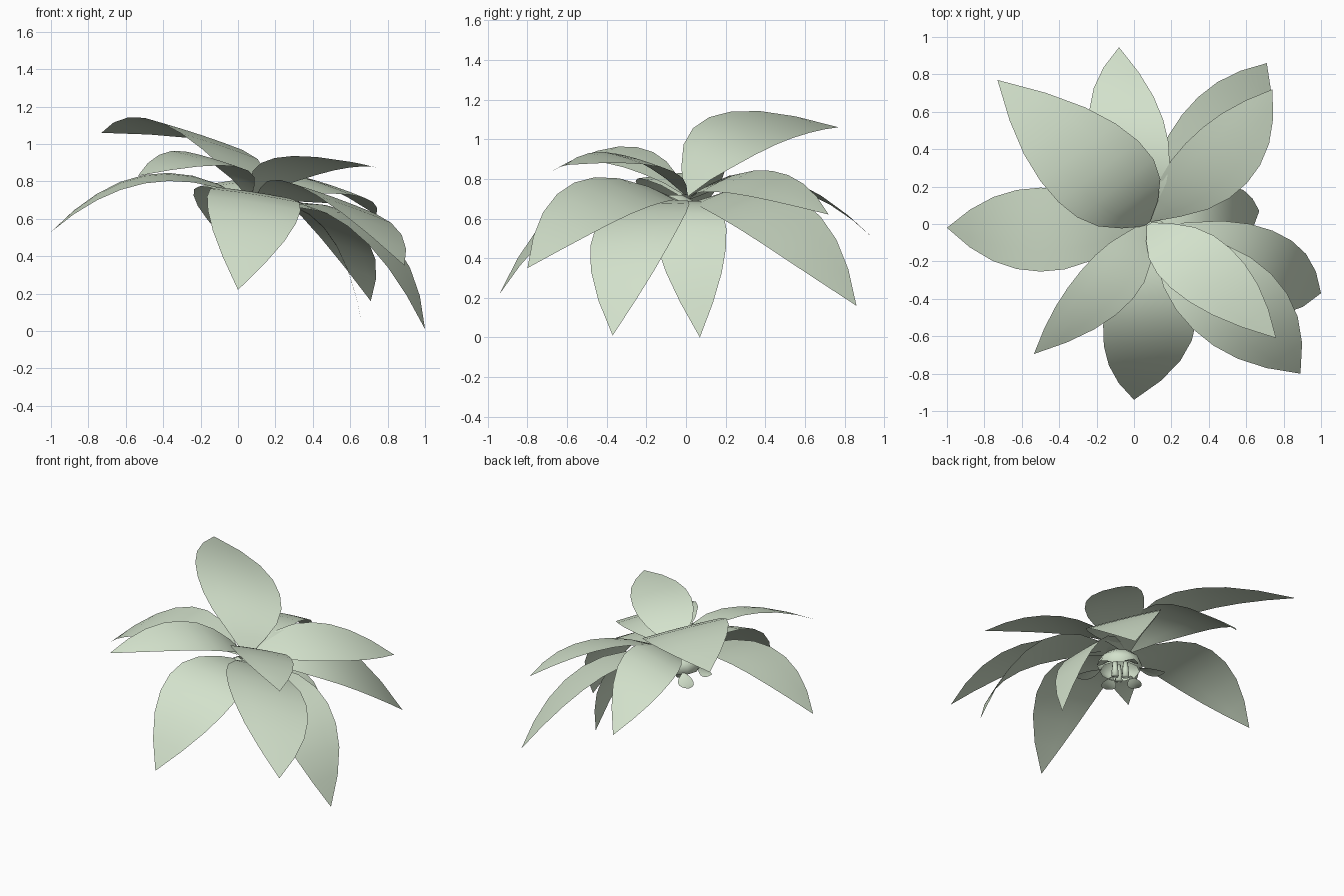
import bpy, bmesh, math
from mathutils import Vector as V

if "Cube" in bpy.data.objects:
    bpy.data.objects.remove(bpy.data.objects["Cube"])

leaf_mat = bpy.data.materials.new("pale sage green")
leaf_mat.diffuse_color = (0.65, 0.755, 0.6, 1)
leaf_mat.use_nodes = True
leaf_mat.node_tree.nodes["Principled BSDF"].inputs["Base Color"].default_value = leaf_mat.diffuse_color

WIDTHS = [0.08, 0.46, 0.79, 0.97, 1.02, 0.96, 0.78, 0.46, 0.0]   # leaf outline, base to tip


def finish(bm, name):
    me = bpy.data.meshes.new(name)
    bm.to_mesh(me)
    bm.free()
    ob = bpy.data.objects.new(name, me)
    bpy.context.collection.objects.link(ob)
    me.materials.append(leaf_mat)
    for p in me.polygons:
        p.use_smooth = True
    return ob


def blade(name, base, tip, left, right, across=4, bulge=0.006):
    """Blade curved along its length: edges pass left and right at half length."""
    base, tip, left, right = map(V, (base, tip, left, right))
    mid = (left + right) / 2 + V((0, 0, bulge))
    ctrl = 2 * mid - (base + tip) / 2
    half = (right - left) / 2
    bm = bmesh.new()
    rows = []
    n = len(WIDTHS) - 1
    for i, w in enumerate(WIDTHS):
        t = i / n
        p = base * (1 - t) ** 2 + ctrl * 2 * t * (1 - t) + tip * t * t
        if w == 0:
            rows.append([bm.verts.new(p)])
            continue
        row = []
        for j in range(across + 1):
            s = 2 * j / across - 1
            row.append(bm.verts.new(p + w * (s * half - V((0, 0, s * s * bulge)))))
        rows.append(row)
    for a, b in zip(rows, rows[1:]):
        for j in range(across):
            if len(b) == 1:
                bm.faces.new((a[j], a[j + 1], b[0]))
            else:
                bm.faces.new((a[j], a[j + 1], b[j + 1], b[j]))
    bm.normal_update()
    if sum(f.normal.z * f.calc_area() for f in bm.faces) < 0:
        bmesh.ops.reverse_faces(bm, faces=bm.faces[:])
    return finish(bm, name)


# big leaves: base, tip, left edge, right edge
blade("leaf_upper_back_left", (.07, 0, .72), (-.73, .77, 1.06), (-.4, .12, 1.11), (.02, .44, .97))
blade("leaf_back", (.05, .02, .7), (-.08, .945, .5), (-.23, .5, .76), (.18, .44, .82))
blade("leaf_left", (.02, -.02, .72), (-1, -.02, .53), (-.5, .19, .835), (-.5, -.25, .79))
blade("leaf_front_left", (.06, 0, .72), (-.535, -.695, .83), (-.28, -.25, .96), (-.01, -.4, .88))
blade("leaf_front", (.06, -.02, .68), (0, -.94, .22), (-.16, -.54, .72), (.33, -.51, .645))
blade("leaf_front_right", (.1, -.03, .69), (.89, -.8, .35), (.32, -.56, .78), (.73, -.27, .63))
blade("leaf_upper_front_right", (.08, 0, .72), (.76, -.61, .87), (.2, -.34, .925), (.51, -.13, .86))
blade("leaf_right_low", (.1, -.02, .68), (1, -.37, .01), (.59, -.45, .56), (.74, -.04, .56))
blade("leaf_back_right_low", (.08, .03, .68), (.71, .86, .16), (.26, .58, .69), (.63, .27, .55))
blade("leaf_back_right", (.08, .02, .71), (.74, .72, .62), (.28, .43, .84), (.6, .22, .73))
blade("leaf_right_drooping", (.08, .01, .68), (.67, .07, 0), (.46, -.16, .55), (.46, .2, .55))

# small hanging flower under the leaves: open bell
CX, CY = .08, -.05
bm = bmesh.new()
rings = []
SIDES = 10
for r, z in ((.03, .72), (.09, .69), (.135, .65), (.15, .61), (.13, .57)):
    rings.append([bm.verts.new((CX + r * math.cos(k * math.tau / SIDES),
                                CY + r * math.sin(k * math.tau / SIDES), z)) for k in range(SIDES)])
for a, b in zip(rings, rings[1:]):
    for k in range(SIDES):
        m = (k + 1) % SIDES
        bm.faces.new((a[k], b[k], b[m], a[m]))
finish(bm, "flower_bell")

# petals curling out from the bell rim, two opposite ones longer
for k in range(6):
    a = math.radians(135 + 60 * k)
    reach = .3 if k % 3 == 0 else .22

    def at(r, z, side=0.0):
        return (CX + r * math.cos(a) - side * math.sin(a), CY + r * math.sin(a) + side * math.cos(a), z)
    mid_r = (.12 + reach) / 2
    blade(f"flower_petal_{k + 1}", at(.12, .59), at(reach, .55),
          at(mid_r, .55, -.05), at(mid_r, .55, .05))

# cluster of stamens in the middle
for k in range(3):
    a = k * math.tau / 3
    bm = bmesh.new()
    bmesh.ops.create_cone(bm, cap_ends=True, segments=8, radius1=.025, radius2=.015, depth=.12)
    bmesh.ops.translate(bm, verts=bm.verts, vec=(CX + .04 * math.cos(a), CY + .04 * math.sin(a), .58))
    finish(bm, f"flower_stamen_{k + 1}")
